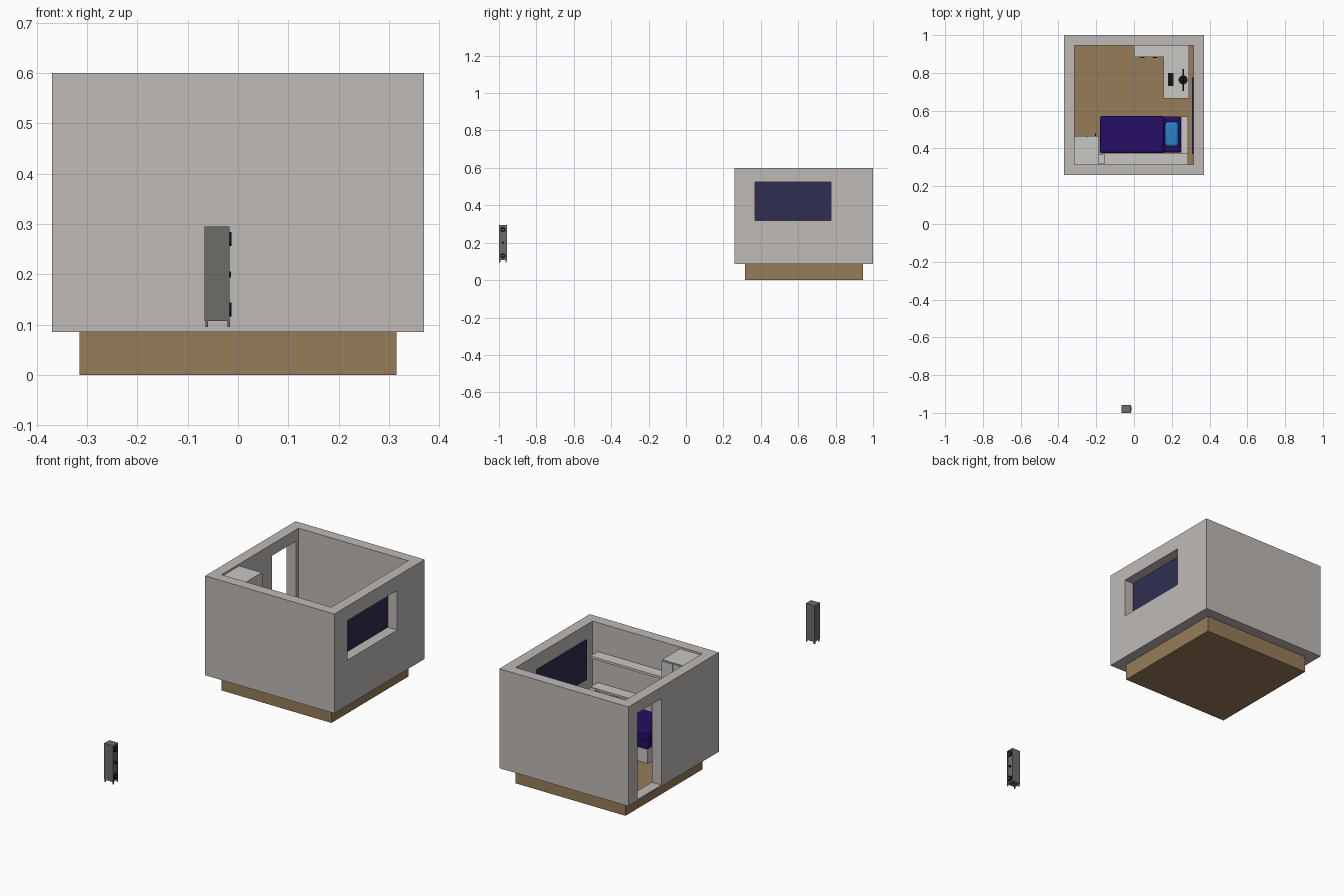
import bpy
import math

cube = bpy.data.objects.get("Cube")
if cube:
    bpy.data.objects.remove(cube, do_unlink=True)


def material(name, r, g, b):
    m = bpy.data.materials.new(name)
    m.use_nodes = True
    m.diffuse_color = (r, g, b, 1)
    m.node_tree.nodes["Principled BSDF"].inputs["Base Color"].default_value = (r, g, b, 1)
    return m


WALL = material("warm grey plaster", 0.52, 0.49, 0.47)
WOOD = material("brown floor", 0.31, 0.2, 0.1)
PALE = material("pale furniture", 0.58, 0.57, 0.55)
PURPLE = material("purple fabric", 0.018, 0.004, 0.125)
BLUE = material("pillow blue", 0.02, 0.23, 0.6)
GLASS = material("navy glass", 0.028, 0.028, 0.085)
METAL = material("tower grey", 0.15, 0.155, 0.14)
BLACK = material("black plastic", 0.008, 0.008, 0.008)


def box(name, x, y, z, mat, bevel=0):
    """Box from (low, high) pairs on each axis."""
    bpy.ops.mesh.primitive_cube_add(size=1, location=[sum(p) / 2 for p in (x, y, z)])
    o = bpy.context.object
    o.name = name
    o.scale = [p[1] - p[0] for p in (x, y, z)]
    bpy.ops.object.transform_apply(location=False, rotation=False, scale=True)
    if mat:
        o.data.materials.append(mat)
    if bevel:
        mod = o.modifiers.new("Bevel", "BEVEL")
        mod.width, mod.segments = bevel, 3
        bpy.ops.object.shade_smooth_by_angle()
    return o


def disc(name, centre, radius, depth, mat, along_x=False):
    bpy.ops.mesh.primitive_cylinder_add(
        vertices=24, radius=radius, depth=depth, location=centre,
        rotation=(0, math.pi / 2 if along_x else 0, 0))
    o = bpy.context.object
    o.name = name
    o.data.materials.append(mat)


def cut(target, x, y, z):
    """Remove a box-shaped volume from the target."""
    c = box("cutter", x, y, z, None)
    c.hide_render = True
    mod = target.modifiers.new("Cut", "BOOLEAN")
    mod.operation, mod.solver, mod.object = "DIFFERENCE", "EXACT", c
    bpy.context.view_layer.objects.active = target
    bpy.ops.object.modifier_apply(modifier=mod.name)
    bpy.data.objects.remove(c, do_unlink=True)


# Room shell: walls, doorway, window and floor
walls = box("walls", (-0.37, 0.37), (0.26, 1), (0.085, 0.6), WALL)
cut(walls, (-0.315, 0.315), (0.315, 0.945), (0, 0.7))
cut(walls, (-0.4, -0.3), (0.73, 0.925), (0.092, 0.54))
cut(walls, (0.3, 0.4), (0.37, 0.775), (0.32, 0.525))
box("floor", (-0.315, 0.315), (0.315, 0.945), (0, 0.088), WOOD)
box("window_pane", (0.308, 0.316), (0.37, 0.775), (0.32, 0.525), GLASS)

# Bed
box("bed_base", (-0.175, 0.25), (0.38, 0.565), (0.088, 0.16), PALE)
box("mattress", (-0.18, 0.25), (0.378, 0.57), (0.16, 0.25), PURPLE, 0.012)
box("blanket", (-0.18, 0.16), (0.376, 0.572), (0.2, 0.26), PURPLE, 0.012)
box("pillow", (0.165, 0.235), (0.41, 0.54), (0.24, 0.275), BLUE, 0.015)
box("headboard", (0.25, 0.285), (0.375, 0.57), (0.088, 0.285), PALE)

# Shelving along the front wall
box("upper_shelf", (-0.185, 0.285), (0.315, 0.375), (0.438, 0.45), PALE)
box("lower_shelf", (-0.185, 0.285), (0.315, 0.375), (0.28, 0.29), PALE)
for i in range(5):
    x = -0.18 + i * 0.115
    box("shelf_divider", (x - 0.004, x + 0.004), (0.315, 0.375), (0.088, 0.28), PALE)
box("shelf_box", (-0.185, -0.155), (0.318, 0.37), (0.45, 0.458), PALE)

# Wardrobe with doors on its room side
box("wardrobe", (-0.315, -0.185), (0.315, 0.46), (0.088, 0.59), PALE)
for side in (-1, 1):
    x = -0.25 + side * 0.0325
    box("wardrobe_door", (x - 0.031, x + 0.031), (0.46, 0.467), (0.1, 0.585), PALE)
box("wardrobe_handle", (-0.206, -0.2), (0.467, 0.48), (0.28, 0.34), BLACK)

# Corner desk with drawer cabinet
box("desk_top", (0.155, 0.29), (0.665, 0.945), (0.24, 0.255), PALE)
box("desk_top_return", (0, 0.155), (0.885, 0.945), (0.24, 0.255), PALE)
box("desk_side", (0.16, 0.285), (0.67, 0.682), (0.088, 0.24), PALE)
box("drawer_cabinet", (0.005, 0.155), (0.89, 0.94), (0.088, 0.24), PALE)
for x in (0.045, 0.112):
    for z in (0.13, 0.2):
        box("drawer_handle", (x - 0.011, x + 0.011), (0.878, 0.89), (z, z + 0.006), BLACK)

# Computer on the desk
box("keyboard", (0.18, 0.21), (0.73, 0.8), (0.255, 0.26), BLACK)
disc("monitor_foot", (0.26, 0.763, 0.258), 0.024, 0.006, BLACK)
disc("monitor_neck", (0.264, 0.763, 0.275), 0.005, 0.04, BLACK)
box("monitor", (0.256, 0.266), (0.705, 0.82), (0.285, 0.355), BLACK)

# Computer tower standing apart: case with a recessed +x panel
tower = box("tower_case", (-0.067, -0.017), (-1, -0.958), (0.107, 0.295), METAL)
cut(tower, (-0.02, 0), (-0.996, -0.962), (0.112, 0.29))
for z in (0.13, 0.27):
    disc("tower_fan", (-0.018, -0.979, z), 0.014, 0.01, BLACK, True)
    disc("tower_fan_hub", (-0.0145, -0.979, z), 0.005, 0.004, METAL, True)
disc("tower_button", (-0.017, -0.979, 0.2), 0.006, 0.006, BLACK, True)
for x in (-0.063, -0.019):
    for y in (-0.996, -0.963):
        box("tower_foot", (x - 0.002, x + 0.003), (y - 0.003, y + 0.003), (0.095, 0.108), METAL)
